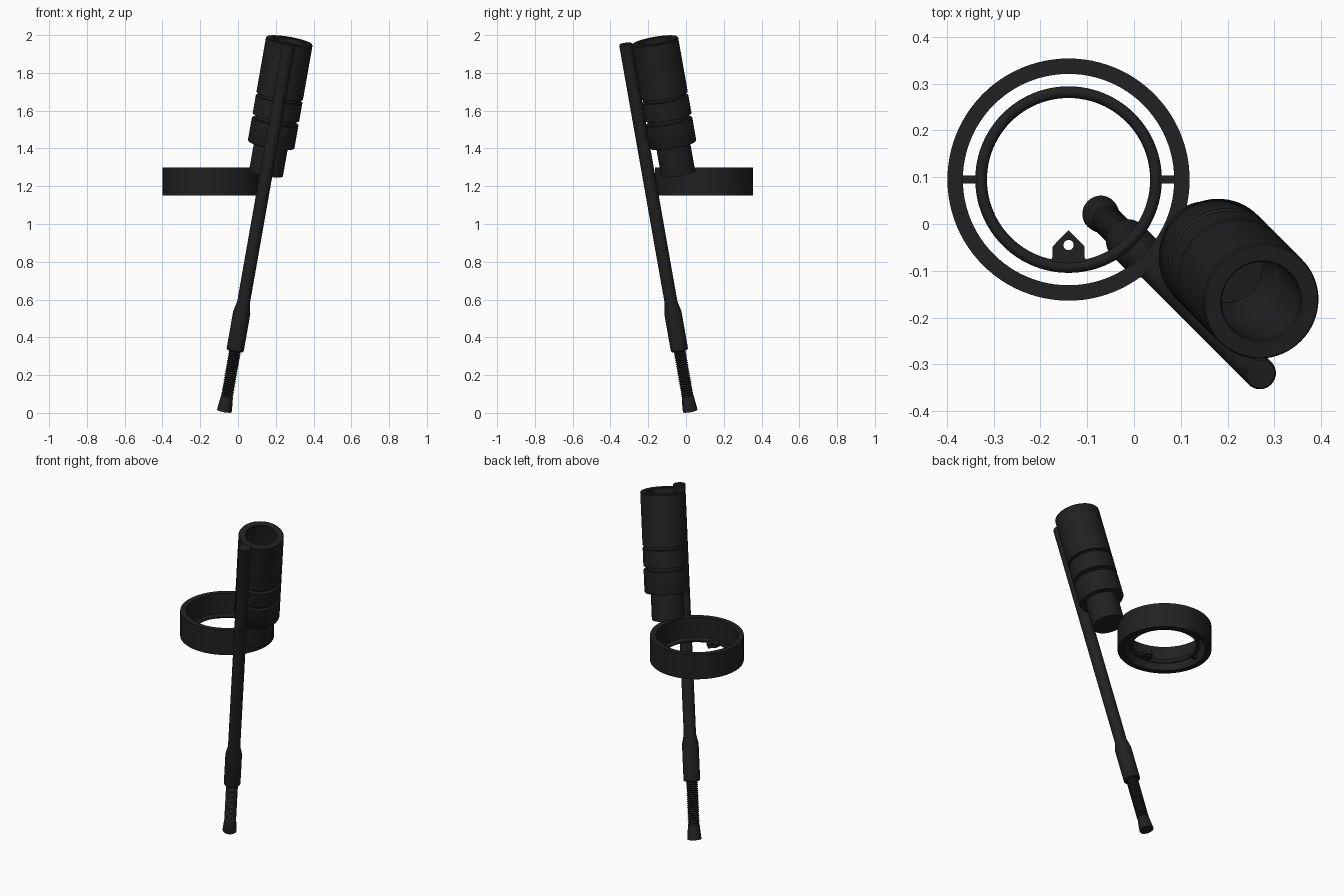
import bpy, bmesh, math
from mathutils import Matrix, Vector

if "Cube" in bpy.data.objects:
    bpy.data.objects.remove(bpy.data.objects["Cube"])

mat = bpy.data.materials.new("black_metal")
mat.diffuse_color = (0.015, 0.015, 0.015, 1)
mat.use_nodes = True
mat.node_tree.nodes["Principled BSDF"].inputs["Base Color"].default_value = mat.diffuse_color

TILT = math.tan(math.radians(10))
AXIS = Vector((TILT, -TILT, 1))


def finish(ob, angle=35):
    ob.data.materials.append(mat)
    bpy.ops.object.select_all(action='DESELECT')
    ob.select_set(True)
    bpy.context.view_layer.objects.active = ob
    bpy.ops.object.shade_smooth_by_angle(angle=math.radians(angle))
    return ob


def lathe(name, profile, base, axis=Vector((0, 0, 1)), n=64, closed=False):
    """Revolve (radius, height) points; heights are world z along a tilted axis."""
    bm = bmesh.new()
    rings = []
    for r, z in profile:
        h = z * axis.length
        if r == 0:
            rings.append([bm.verts.new((0, 0, h))])
        else:
            rings.append([bm.verts.new((r * math.cos(2 * math.pi * i / n),
                                        r * math.sin(2 * math.pi * i / n), h)) for i in range(n)])
    pairs = list(zip(rings, rings[1:]))
    if closed:
        pairs.append((rings[-1], rings[0]))
    for a, b in pairs:
        for i in range(n):
            j = (i + 1) % n
            quad = [a[i % len(a)], a[j % len(a)], b[j % len(b)], b[i % len(b)]]
            bm.faces.new(list(dict.fromkeys(quad)))
    bmesh.ops.recalc_face_normals(bm, faces=bm.faces)
    me = bpy.data.meshes.new(name)
    bm.to_mesh(me)
    bm.free()
    ob = bpy.data.objects.new(name, me)
    bpy.context.collection.objects.link(ob)
    rot = Vector((0, 0, 1)).rotation_difference(axis).to_matrix().to_4x4()
    ob.matrix_world = Matrix.Translation(base) @ rot
    return finish(ob)


rod_base = Vector((-0.0738, 0.024, 0))
tube_base = Vector((-0.0753, 0.182, 0))

# Long rod with the thicker sleeve near its lower end
lathe("rod", [(0, 1.955), (0.030, 1.955), (0.034, 1.95), (0.034, 0.585), (0.046, 0.53),
              (0.046, 0.335), (0.042, 0.33), (0, 0.33)], rod_base, AXIS, 48)

# Threaded section
thread = [(0, 0.34)]
count = 22
for k in range(count):
    z = 0.335 - k * 0.25 / count
    thread += [(0.027, z), (0.033, z - 0.125 / count)]
thread += [(0.027, 0.085), (0, 0.085)]
lathe("threaded_shaft", thread, rod_base, AXIS, 32)

# Flared foot
lathe("foot", [(0, 0.095), (0.028, 0.095), (0.032, 0.085), (0.038, 0.03),
               (0.039, 0.01), (0, 0.01)], rod_base, AXIS, 48)

# Stepped hollow tube with two grooves and a narrow lower neck
lathe("stepped_tube", [(0, 1.268), (0.091, 1.268), (0.091, 1.42), (0.122, 1.42),
                       (0.125, 1.425), (0.125, 1.542), (0.120, 1.547), (0.105, 1.547),
                       (0.105, 1.563), (0.125, 1.567), (0.125, 1.662), (0.108, 1.664),
                       (0.108, 1.678), (0.125, 1.68), (0.125, 1.966), (0.122, 1.97),
                       (0.088, 1.97), (0.085, 1.966), (0.085, 1.68), (0.078, 1.67),
                       (0.078, 1.55), (0, 1.55)], tube_base, AXIS)

# Outer band of the ring sight
centre = Vector((-0.14, 0.095, 0))
lathe("outer_band", [(0.259, 1.15), (0.259, 1.30), (0.226, 1.30), (0.226, 1.15)],
      centre, n=96, closed=True)

# Round inner hoop
hoop_z = 1.185
bpy.ops.mesh.primitive_torus_add(location=centre + Vector((0, 0, hoop_z)), major_radius=0.187,
                                 minor_radius=0.0125, major_segments=96, minor_segments=16)
hoop = bpy.context.object
hoop.name = "inner_hoop"
finish(hoop)

# Two bridges joining hoop and band
for side, s in (("left", -1), ("right", 1)):
    bpy.ops.mesh.primitive_cube_add(size=1, location=centre + Vector((s * 0.214, 0, hoop_z)))
    bridge = bpy.context.object
    bridge.name = side + "_bridge"
    bridge.scale = (0.04, 0.017, 0.017)
    finish(bridge)

# Pointed tab with a round hole
cu = bpy.data.curves.new("pointed_tab", 'CURVE')
cu.dimensions = '2D'
cu.fill_mode = 'BOTH'
cu.extrude = 0.009
outline = [(-0.04, -0.178), (-0.034, -0.165), (-0.034, -0.143), (0, -0.108),
           (0.034, -0.143), (0.034, -0.165), (0.04, -0.178)]
hole = [(0.011 * math.cos(a * math.pi / 12), -0.14 + 0.011 * math.sin(a * math.pi / 12))
        for a in range(24)]
for pts in (outline, hole):
    sp = cu.splines.new('POLY')
    sp.points.add(len(pts) - 1)
    for p, (x, y) in zip(sp.points, pts):
        p.co = (x, y, 0, 1)
    sp.use_cyclic_u = True
tab = bpy.data.objects.new("pointed_tab", cu)
bpy.context.collection.objects.link(tab)
tab.location = centre + Vector((0, 0, hoop_z))
bpy.ops.object.select_all(action='DESELECT')
tab.select_set(True)
bpy.context.view_layer.objects.active = tab
bpy.ops.object.convert(target='MESH')
finish(bpy.context.object)
